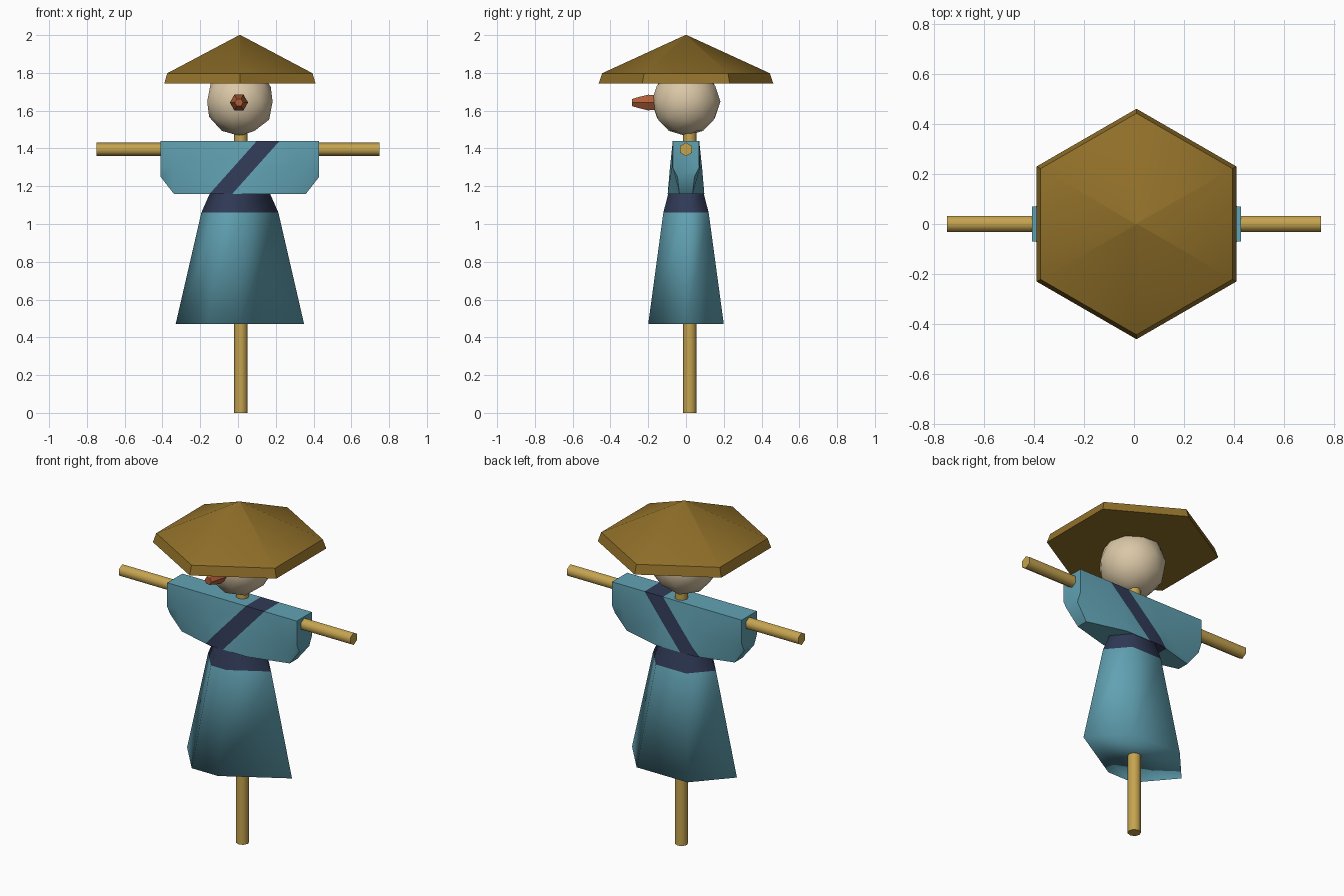
import bpy, bmesh, math
from mathutils import Vector, Matrix

old = bpy.data.objects.get("Cube")
if old:
    bpy.data.objects.remove(old, do_unlink=True)


def material(name, rgb):
    m = bpy.data.materials.new(name)
    m.use_nodes = True
    m.diffuse_color = (*rgb, 1)
    bsdf = m.node_tree.nodes["Principled BSDF"]
    bsdf.inputs["Base Color"].default_value = (*rgb, 1)
    bsdf.inputs["Roughness"].default_value = 0.8
    return m


cloth = material("teal cloth", (0.12, 0.36, 0.45))
navy = material("navy cloth", (0.03, 0.043, 0.095))
wood = material("bamboo", (0.56, 0.37, 0.08))
straw = material("brown straw", (0.28, 0.16, 0.022))
sack = material("pale sack", (0.70, 0.57, 0.38))
carrot = material("carrot orange", (0.43, 0.11, 0.04))


def finish(bm, name, mats, angle):
    """Turn a bmesh into an object, smooth below the given edge angle."""
    bmesh.ops.recalc_face_normals(bm, faces=bm.faces)
    mesh = bpy.data.meshes.new(name)
    bm.to_mesh(mesh)
    bm.free()
    for m in mats:
        mesh.materials.append(m)
    ob = bpy.data.objects.new(name, mesh)
    bpy.context.collection.objects.link(ob)
    bpy.ops.object.select_all(action='DESELECT')
    ob.select_set(True)
    bpy.context.view_layer.objects.active = ob
    bpy.ops.object.shade_smooth_by_angle(angle=math.radians(angle))
    return ob


def loft(rings):
    """Skin a list of equally long point rings and cap both ends."""
    bm = bmesh.new()
    loops = [[bm.verts.new(p) for p in ring] for ring in rings]
    n = len(loops[0])
    for a, b in zip(loops, loops[1:]):
        for i in range(n):
            j = (i + 1) % n
            bm.faces.new((a[i], a[j], b[j], b[i]))
    bm.faces.new(loops[0])
    bm.faces.new(loops[-1])
    return bm


def turned(name, mat, sides, profile, matrix, angle, phase=0):
    """Revolve (radius, height) pairs about local z, then place the part."""
    turns = [phase + math.tau * i / sides for i in range(sides)]
    rings = [[(r * math.cos(t), r * math.sin(t), h) for t in turns]
             for r, h in profile]
    bm = loft(rings)
    bmesh.ops.transform(bm, matrix=matrix, verts=bm.verts)
    return finish(bm, name, [mat], angle)


# Poles
turned("upright_pole", wood, 8, [(0.036, 0), (0.036, 1.55)],
       Matrix.Translation((0.015, 0.02, 0)), 62)
turned("arm_pole", wood, 6, [(0.036, -0.75), (0.036, 0.75)],
       Matrix.Translation((0, 0, 1.395)) @ Matrix.Rotation(math.pi / 2, 4, 'Y'), 62)

# Robe: lopsided six-sided skirt tapering up through the belt
outline = [(-0.34, 0), (-0.17, -0.2), (0, -0.2), (0.34, 0), (0.17, 0.2), (-0.16, 0.2)]
levels = [(0.47, 1), (1.06, 0.6), (1.16, 0.47), (1.42, 0.28)]
bm = loft([[(0.01 + x * s, y * s, z) for x, y in outline] for z, s in levels])
bm.faces.ensure_lookup_table()
for f in bm.faces:
    if f.calc_center_median().z > 1.06:
        f.material_index = 1
finish(bm, "robe_skirt", [cloth, navy], 120)

# Sleeves and shoulders: sections along x as (x, lowest z, middle y, bottom y)
half = [(0.42, 1.25, 0.07, 0.045), (0.35, 1.16, 0.075, 0.035), (0.12, 1.16, 0.085, 0.097)]
sections = [(-x, z, m, b) for x, z, m, b in half] + half[::-1]
rings = []
for x, z, m, b in sections:
    side = [(0.07, 1.44), (m, 1.3), (b, z)]
    ring = side + [(-y, h) for y, h in side[::-1]]
    rings.append([(x + 0.01, y, h) for y, h in ring])
bm = loft(rings)

# Sash: slice the shoulders along two slanted planes and colour the strip between
normal = Vector((1.12, 0, -1)).normalized()
edges = [Vector((0.1, 0, 1.44)), Vector((0.22, 0, 1.44))]
for p in edges:
    bmesh.ops.bisect_plane(bm, geom=bm.verts[:] + bm.edges[:] + bm.faces[:],
                           plane_co=p, plane_no=normal)
for f in bm.faces:
    c = f.calc_center_median()
    if (c - edges[0]).dot(normal) > 0 > (c - edges[1]).dot(normal):
        f.material_index = 1
finish(bm, "sleeves_and_sash", [cloth, navy], 50)

# Head
bm = bmesh.new()
bmesh.ops.create_icosphere(bm, subdivisions=2, radius=0.182,
                           matrix=Matrix.Translation((0.01, 0, 1.648)))
finish(bm, "head", [sack], 60)

# Nose
turned("nose", carrot, 6, [(0.04, 0.13), (0.048, 0.2), (0.034, 0.25), (0.022, 0.285)],
       Matrix.Translation((0.005, 0, 1.643)) @ Matrix.Rotation(math.pi / 2, 4, 'X'), 50)

# Hat
turned("straw_hat", straw, 6, [(0.462, 1.745), (0.444, 1.798), (0.004, 2.0)],
       Matrix.Translation((0.01, 0, 0)), 35, math.pi / 6)
